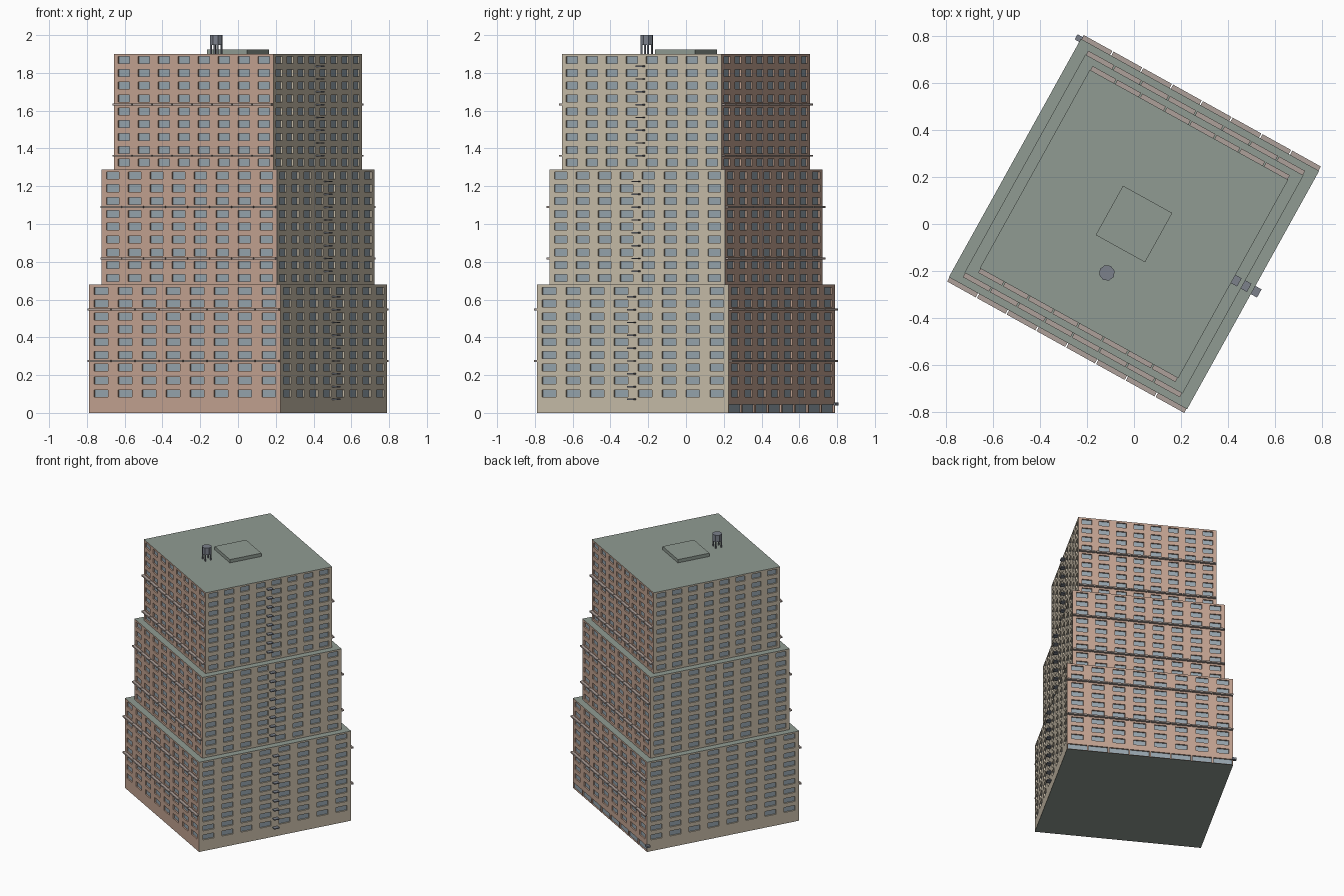
import bpy, bmesh, math
from mathutils import Matrix, Vector

if "Cube" in bpy.data.objects:
    bpy.data.objects.remove(bpy.data.objects["Cube"])

ROT = Matrix.Rotation(math.radians(-29), 4, 'Z')
FH = 1.9 / 28          # floor height
BAYS = 8
TIERS = [(0.58, 0, 10), (0.531, 10, 19), (0.483, 19, 28)]   # half width, first floor, end floor


def mat(name, c):
    m = bpy.data.materials.new(name)
    m.diffuse_color = (*c, 1)
    m.use_nodes = True
    m.node_tree.nodes["Principled BSDF"].inputs["Base Color"].default_value = m.diffuse_color
    return m


BRICK = mat("brick", (0.55, 0.37, 0.285))
STONE = mat("stone", (0.58, 0.51, 0.40))
GLASS = mat("glass", (0.31, 0.38, 0.43))
ROOF = mat("roof", (0.28, 0.33, 0.29))
LEDGE = mat("ledge", (0.42, 0.35, 0.32))
METAL = mat("metal", (0.20, 0.22, 0.26))


def finish(bm, name, mats):
    me = bpy.data.meshes.new(name)
    bmesh.ops.remove_doubles(bm, verts=bm.verts, dist=1e-5)
    bm.to_mesh(me)
    bm.free()
    for m in mats:
        me.materials.append(m)
    ob = bpy.data.objects.new(name, me)
    ob.matrix_world = ROT
    bpy.context.collection.objects.link(ob)
    return ob


def box(bm, lo, hi, turn=Matrix.Identity(4)):
    lo, hi = Vector(lo), Vector(hi)
    size = Matrix.Diagonal((*(hi - lo), 1))
    bmesh.ops.create_cube(bm, size=1, matrix=turn @ Matrix.Translation((lo + hi) / 2) @ size)


def side(k):
    return Matrix.Rotation(k * math.pi / 2, 4, 'Z')


# one facade bay: wall frame around a recessed pane
def bay(bm, k, s, u0, u1, z0, z1, win, wall):
    R = side(k)

    def quad(pts, m):
        f = bm.faces.new([bm.verts.new(R @ Vector((u, -s + d, z))) for u, z, d in pts])
        f.material_index = m
    out = [(u0, z0, 0), (u1, z0, 0), (u1, z1, 0), (u0, z1, 0)]
    if win is None:
        quad(out, wall)
        return
    w, b, t = win
    a, c = (u0 + u1) / 2 - w * (u1 - u0) / 2, (u0 + u1) / 2 + w * (u1 - u0) / 2
    zb, zt = z0 + b * (z1 - z0), z0 + t * (z1 - z0)
    inn = [(a, zb, 0), (c, zb, 0), (c, zt, 0), (a, zt, 0)]
    deep = [(u, z, 0.01) for u, z, _ in inn]
    for i in range(4):
        j = (i + 1) % 4
        quad([out[i], out[j], inn[j], inn[i]], wall)
        quad([inn[i], inn[j], deep[j], deep[i]], wall)
    quad(deep, 2)


# stepped tower tiers
for n, (s, f0, f1) in enumerate(TIERS):
    bm = bmesh.new()
    w = 2 * s / BAYS
    for k in range(4):
        for f in range(f0, f1):
            win = (0.58, 0.25, 0.80)
            if f == 0:      # ground floor: shopfront at the back, blank elsewhere
                win = (0.92, 0.04, 0.64) if k == 2 else None
            for i in range(BAYS):
                bay(bm, k, s, -s + i * w, -s + (i + 1) * w, f * FH, (f + 1) * FH, win, k % 2)
    for z, flip in ((f0 * FH, True), (f1 * FH, False)):
        c = [(-s, -s, z), (s, -s, z), (s, s, z), (-s, s, z)]
        face = bm.faces.new([bm.verts.new(p) for p in (c[::-1] if flip else c)])
        face.material_index = 3
    finish(bm, f"tier_{n + 1}", [BRICK, STONE, GLASS, ROOF])

    # string-course ledges on front and back, one piece per bay
    bm = bmesh.new()
    for f in range(4, 28, 4):
        if f0 <= f < f1:
            for k in (0, 2):
                for i in range(BAYS):
                    u = -s + i * w
                    box(bm, (u + 0.003, -s - 0.02, f * FH - 0.001),
                        (u + w - 0.003, -s + 0.002, f * FH + 0.009), side(k))
    finish(bm, f"ledges_{n + 1}", [LEDGE])

    # fire escape landings up the middle of the right side
    bm = bmesh.new()
    for f in range(f0 + 1, f1):
        box(bm, (s - 0.002, -0.02, f * FH), (s + 0.03, 0.02, f * FH + 0.007))
    finish(bm, f"fire_escape_{n + 1}", [METAL])

# small bracket at the shopfront corner
bm = bmesh.new()
box(bm, (-0.602, 0.565, 0.04), (-0.57, 0.59, 0.055))
finish(bm, "corner_bracket", [METAL])

# roof bulkhead
bm = bmesh.new()
box(bm, (-0.12, -0.12, 1.895), (0.12, 0.12, 1.925))
finish(bm, "roof_bulkhead", [ROOF])

# water tank on four legs
bm = bmesh.new()
bmesh.ops.create_cone(bm, cap_ends=True, segments=8, radius1=0.034, radius2=0.034, depth=0.052,
                      matrix=Matrix.Translation((0, -0.238, 1.974)))
for x in (-0.02, 0.02):
    for y in (-0.258, -0.218):
        box(bm, (x - 0.004, y - 0.004, 1.895), (x + 0.004, y + 0.004, 1.95))
finish(bm, "water_tank", [METAL])
